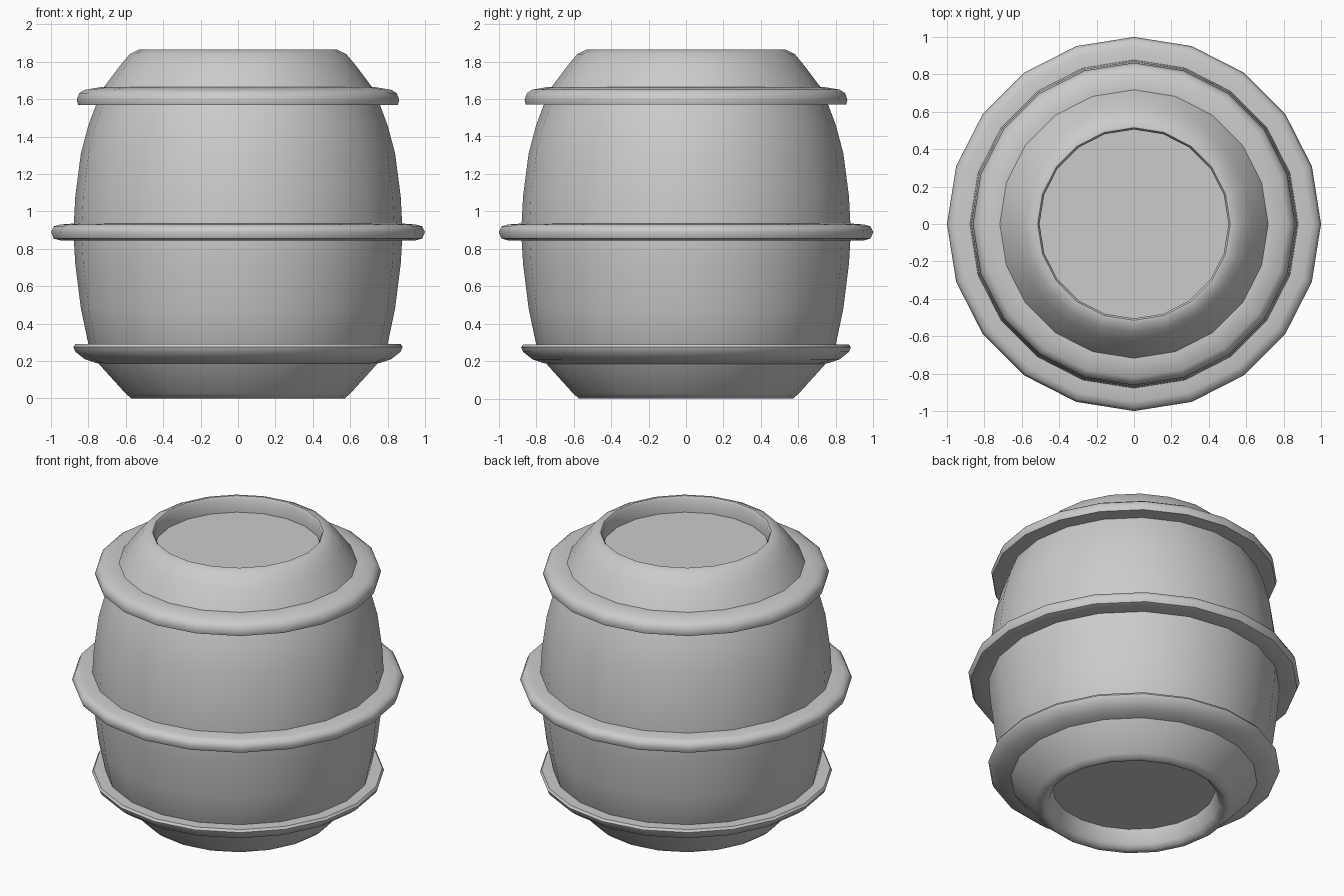
import bpy, bmesh
from math import cos, sin, pi, radians

if "Cube" in bpy.data.objects:
    bpy.data.objects.remove(bpy.data.objects["Cube"])

SIDES = 20


def lathe(name, profile, closed=False, angle=50):
    """Revolve (radius, z) points around z; open profiles get end caps."""
    bm = bmesh.new()
    rings = [[bm.verts.new((r * cos(2 * pi * i / SIDES), r * sin(2 * pi * i / SIDES), z))
              for i in range(SIDES)] for r, z in profile]
    pairs = list(zip(rings, rings[1:]))
    if closed:
        pairs.append((rings[-1], rings[0]))
    else:
        bm.faces.new(rings[0])
        bm.faces.new(rings[-1])
    for a, b in pairs:
        for i in range(SIDES):
            j = (i + 1) % SIDES
            bm.faces.new((a[i], a[j], b[j], b[i]))
    bmesh.ops.recalc_face_normals(bm, faces=bm.faces)
    mesh = bpy.data.meshes.new(name)
    bm.to_mesh(mesh)
    bm.free()
    obj = bpy.data.objects.new(name, mesh)
    bpy.context.collection.objects.link(obj)
    bpy.ops.object.select_all(action='DESELECT')
    obj.select_set(True)
    bpy.context.view_layer.objects.active = obj
    bpy.ops.object.shade_smooth_by_angle(angle=radians(angle))
    return obj


# Barrel body with recessed base and recessed lid
lathe("barrel_body", [
    (0.49, 0.12), (0.515, 0.03), (0.54, 0.005), (0.57, 0.0), (0.60, 0.025),
    (0.74, 0.18), (0.80, 0.29), (0.84, 0.48), (0.87, 0.72), (0.88, 0.89),
    (0.87, 1.08), (0.84, 1.31), (0.80, 1.46), (0.755, 1.58), (0.72, 1.66),
    (0.63, 1.78), (0.58, 1.84), (0.53, 1.865), (0.515, 1.865), (0.505, 1.85), (0.505, 1.76)])

# Hoops around the barrel
lathe("bottom_hoop", [
    (0.72, 0.18), (0.76, 0.19), (0.82, 0.21), (0.87, 0.25), (0.88, 0.275),
    (0.87, 0.29), (0.76, 0.29)], closed=True)
lathe("middle_hoop", [
    (0.84, 0.85), (0.95, 0.845), (0.985, 0.855), (1.0, 0.89), (0.985, 0.92),
    (0.95, 0.93), (0.88, 0.935), (0.84, 0.935)], closed=True)
lathe("top_hoop", [
    (0.72, 1.57), (0.855, 1.57), (0.862, 1.595), (0.85, 1.63), (0.82, 1.65),
    (0.73, 1.665), (0.69, 1.66)], closed=True)
